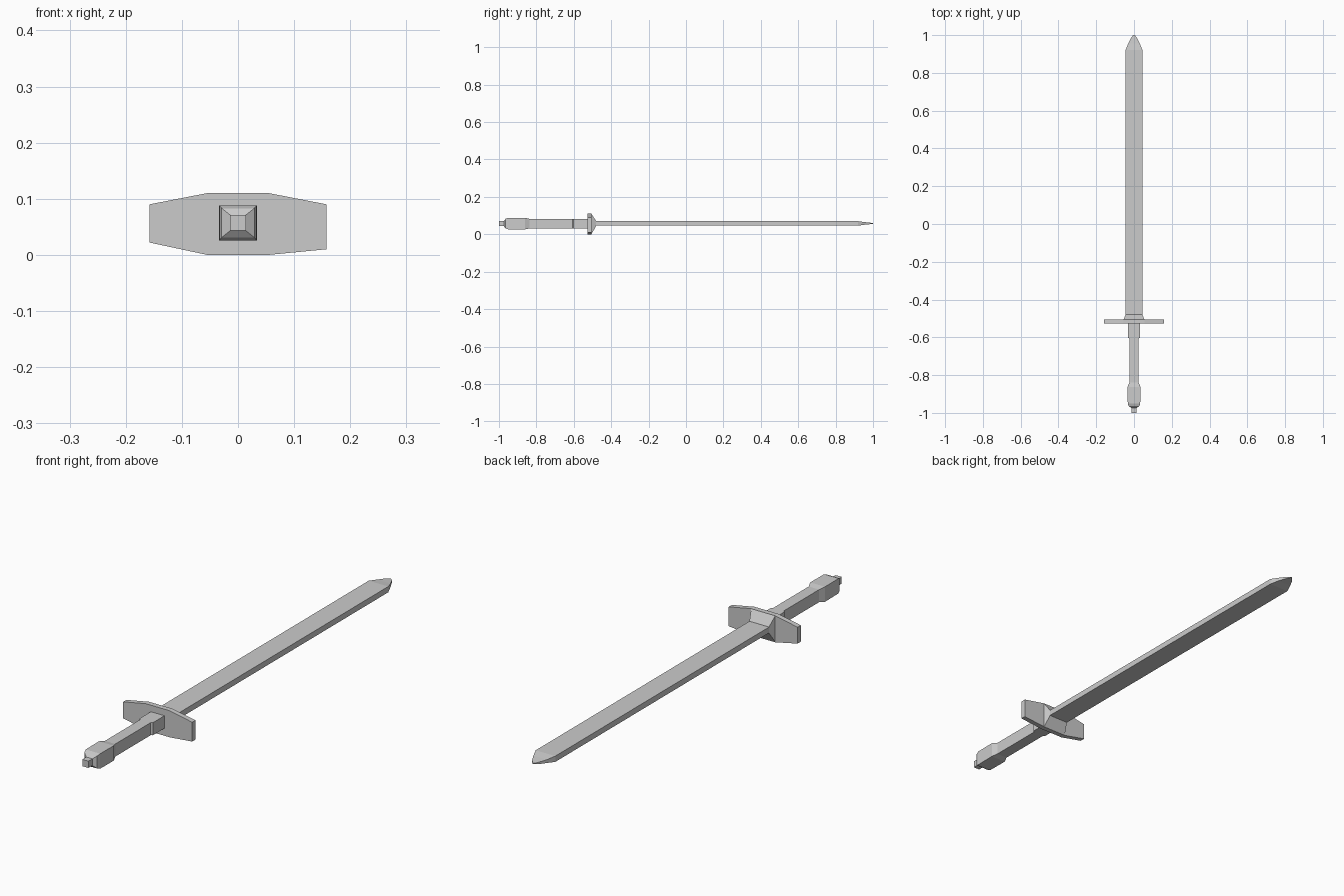
import bpy, bmesh

if "Cube" in bpy.data.objects:
    bpy.data.objects.remove(bpy.data.objects["Cube"])

ZC = 0.057  # height of the sword's axis


def make_object(name, bm):
    bmesh.ops.recalc_face_normals(bm, faces=bm.faces)
    mesh = bpy.data.meshes.new(name)
    bm.to_mesh(mesh)
    bm.free()
    obj = bpy.data.objects.new(name, mesh)
    bpy.context.collection.objects.link(obj)
    return obj


def loft(name, rings):
    """Skin outlines of equal length, each a list of (x, y, z), and cap both ends."""
    bm = bmesh.new()
    loops = [[bm.verts.new(p) for p in ring] for ring in rings]
    n = len(loops[0])
    for a, b in zip(loops, loops[1:]):
        for i in range(n):
            j = (i + 1) % n
            bm.faces.new((a[i], a[j], b[j], b[i]))
    bm.faces.new(loops[0])
    bm.faces.new(loops[-1])
    return make_object(name, bm)


def rect(y, hx, hz, zc=ZC):
    return [(sx * hx, y, zc + sz * hz)
            for sx, sz in ((-1, -1), (1, -1), (1, 1), (-1, 1))]


# Flat blade narrowing to a rounded, thin point
loft("blade", [rect(y, hx, hz, 0.058) for y, hx, hz in (
    (-0.50, 0.045, 0.012), (0.92, 0.045, 0.012), (0.955, 0.031, 0.007),
    (0.985, 0.016, 0.004), (1.0, 0.004, 0.002))])

# Crossguard plate
outline = [(-0.158, 0.022), (-0.055, 0.0), (0.055, 0.0), (0.158, 0.01),
           (0.158, 0.09), (0.055, 0.11), (-0.055, 0.11), (-0.158, 0.09)]
loft("crossguard", [[(x, y, z) for x, z in outline] for y in (-0.526, -0.505)])

# Sloped collar between guard and blade
loft("blade_collar", [rect(-0.506, 0.055, 0.055, 0.055),
                      rect(-0.48, 0.045, 0.013, 0.058)])

# Grip: wide by the guard, waisted in the hand
loft("grip", [rect(y, hx, 0.026) for y, hx in (
    (-0.52, 0.031), (-0.602, 0.031), (-0.606, 0.024), (-0.85, 0.024))])

# Pommel with bevelled ends
loft("pommel", [rect(y, hx, hz) for y, hx, hz in (
    (-0.838, 0.024, 0.026), (-0.862, 0.034, 0.031), (-0.95, 0.033, 0.031),
    (-0.964, 0.029, 0.026), (-0.974, 0.014, 0.014))])

# Small end button
loft("pommel_button", [rect(y, 0.014, 0.014) for y in (-0.97, -1.0)])
